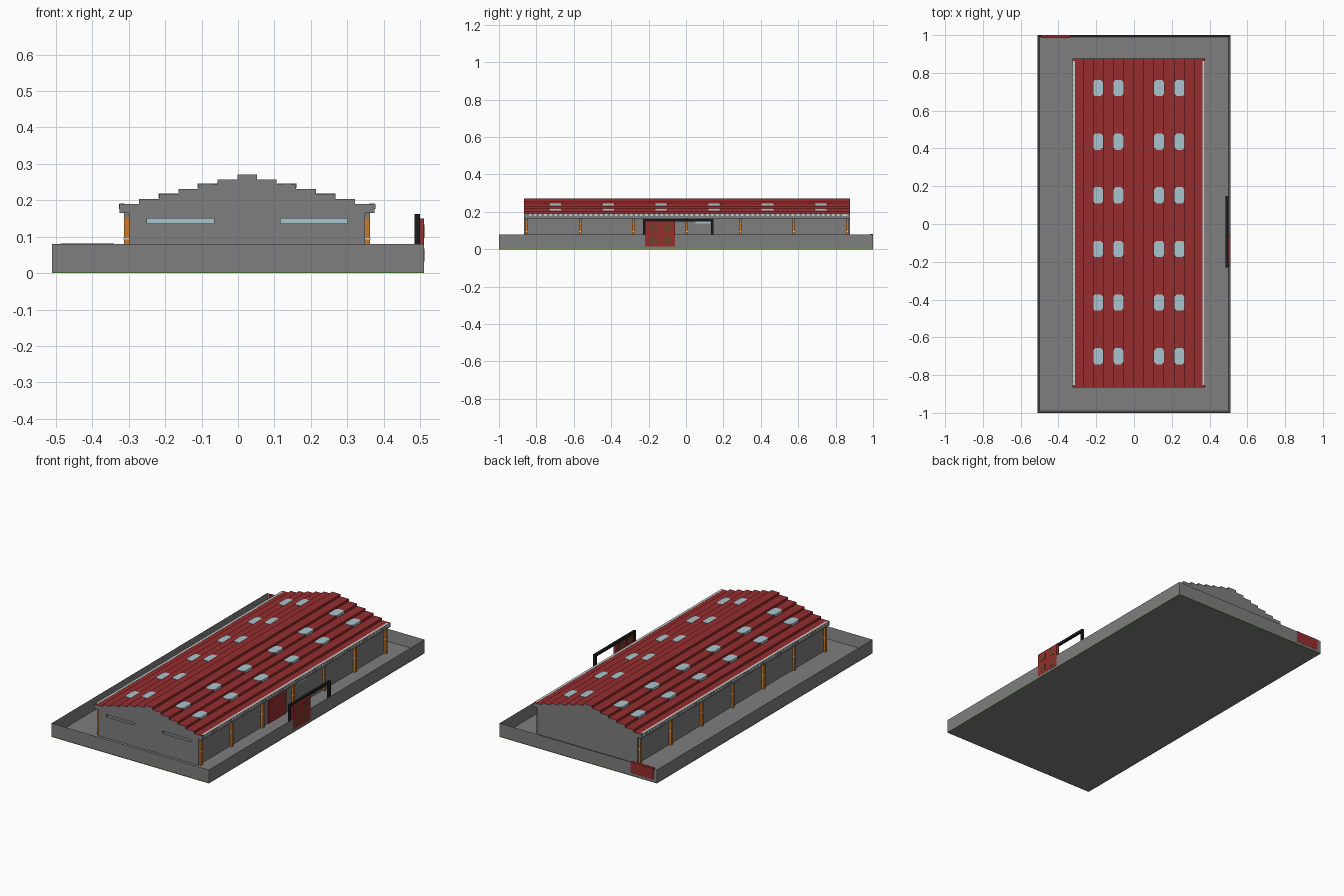
import bpy, bmesh
from mathutils import Vector

cube = bpy.data.objects.get("Cube")
if cube:
    bpy.data.objects.remove(cube, do_unlink=True)


def material(name, rgb):
    m = bpy.data.materials.new(name)
    m.use_nodes = True
    m.diffuse_color = (*rgb, 1)
    m.node_tree.nodes["Principled BSDF"].inputs["Base Color"].default_value = (*rgb, 1)
    return m


GREY = material("concrete grey", (0.21, 0.21, 0.21))
RED = material("roof red", (0.31, 0.027, 0.028))
GLASS = material("pale blue glass", (0.40, 0.56, 0.62))
LIGHT = material("light grey", (0.60, 0.60, 0.60))
ORANGE = material("pillar orange", (0.60, 0.19, 0.02))
BLACK = material("frame black", (0.012, 0.012, 0.014))
BROWN = material("panel brown", (0.15, 0.055, 0.02))
GREEN = material("grass green", (0.12, 0.35, 0.04))

V = 0.0135      # small unit: wall thickness and step height
CX = 0.025      # middle of the hall
FLOOR = 0.012
FRONT, BACK = -0.866, 0.876


def finish(name, bm, mats):
    bmesh.ops.recalc_face_normals(bm, faces=bm.faces)
    me = bpy.data.meshes.new(name)
    bm.to_mesh(me)
    bm.free()
    for m in mats:
        me.materials.append(m)
    ob = bpy.data.objects.new(name, me)
    bpy.context.scene.collection.objects.link(ob)
    return ob


def box_bm(x, y, z):
    bm = bmesh.new()
    bmesh.ops.create_cube(bm, size=1)
    for v in bm.verts:
        v.co = Vector([(r[0] + r[1]) / 2 + c * (r[1] - r[0]) for c, r in zip(v.co, (x, y, z))])
    return bm


def box(name, x, y, z, mat):
    return finish(name, box_bm(x, y, z), [mat])


def prism(points, axis, depth):
    """Extrude a closed polygon along an axis vector."""
    bm = bmesh.new()
    face = bm.faces.new([bm.verts.new(p) for p in points])
    out = bmesh.ops.extrude_face_region(bm, geom=[face])
    verts = [g for g in out["geom"] if isinstance(g, bmesh.types.BMVert)]
    bmesh.ops.translate(bm, verts=verts, vec=Vector(axis) * depth)
    bmesh.ops.recalc_face_normals(bm, faces=bm.faces)
    return bm


# Walled yard: a block with its top inset and lowered
bm = box_bm((-0.51, 0.51), (-0.999, 0.999), (0.003, 0.08))
bm.normal_update()
top = max(bm.faces, key=lambda f: f.calc_center_median().z)
bmesh.ops.inset_region(bm, faces=[top], thickness=V)
for v in top.verts:
    v.co.z = FLOOR
finish("yard_wall", bm, [GREY])

# Ground slab with a green rim
bm = box_bm((-0.511, 0.511), (-1, 1), (0, 0.004))
bm.normal_update()
for f in bm.faces:
    f.material_index = int(abs(f.normal.z) < 0.5)
finish("ground_slab", bm, [GREY, GREEN])

# Hall body, with slots cut in the front for windows
hall = box("hall_walls", (CX - 0.324, CX + 0.324), (FRONT, BACK), (FLOOR, 0.168), GREY)
for side in (-1, 1):
    mid = CX + side * 0.183
    xs = (mid - 0.092, mid + 0.092)
    cutter = box("slot_cutter", xs, (FRONT - 0.05, FRONT + 0.02), (0.136, 0.15), GREY)
    cutter.hide_render = True
    mod = hall.modifiers.new("slot", "BOOLEAN")
    mod.operation = "DIFFERENCE"
    mod.object = cutter
    bpy.context.view_layer.objects.active = hall
    bpy.ops.object.modifier_apply(modifier=mod.name)
    bpy.data.objects.remove(cutter, do_unlink=True)
    box("front_window", xs, (FRONT + 0.016, FRONT + 0.022), (0.136, 0.15), GLASS)

# Stepped roof: thirteen strips rising to the middle
STEPS, EAVE, LOW = 13, 0.165, 0.19
HALF = 0.35
WIDTH = 2 * HALF / STEPS


def strip_height(i):
    return LOW + V * min(i, STEPS - 1 - i)


outline = [(CX - HALF, FRONT, EAVE)]
for i in range(STEPS):
    x0 = CX - HALF + i * WIDTH
    outline += [(x0, FRONT, strip_height(i)), (x0 + WIDTH, FRONT, strip_height(i))]
outline.append((CX + HALF, FRONT, EAVE))
bm = prism(outline, (0, 1, 0), BACK - FRONT)
for f in bm.faces:
    high = f.calc_center_median().z > LOW - 0.005
    f.material_index = int(high and abs(f.normal.y) < 0.5)
finish("stepped_roof", bm, [GREY, RED])

# Skylights wrap over the edge of four strips
for i in (2, 4, 8, 10):
    s = -1 if i < STEPS / 2 else 1
    mid = CX - HALF + (i + 0.5) * WIDTH
    z = strip_height(i)
    for k in range(6):
        yc = -0.70 + k * 0.284
        a, b, c = WIDTH / 2, 0.043, 0.012
        ring = [(a, b - c), (a - c, b), (c - a, b), (-a, b - c),
                (-a, c - b), (c - a, -b), (a - c, -b), (a, c - b)]
        pts = [(mid + s * 0.001 + p, yc + q, z + 0.002) for p, q in ring]
        finish("skylight", prism(pts, (0, 0, -1), V - 0.001), [GLASS])

# Gutters and pillars on both long sides
for s, side in ((-1, "right"), (1, "left")):
    def span(a, b):
        return sorted((CX + s * a, CX + s * b))

    box(side + "_gutter", span(HALF - V, HALF + 0.001), (FRONT + V, BACK - V), (0.177, LOW + 0.001), LIGHT)
    dash = box(side + "_gutter_bracket", span(HALF - 0.002, HALF + 0.002),
               (FRONT + V, FRONT + 2 * V), (0.176, LOW), GREY)
    arr = dash.modifiers.new("repeat", "ARRAY")
    arr.use_relative_offset = False
    arr.use_constant_offset = True
    arr.constant_offset_displace = (0, 2 * V, 0)
    arr.count = int((BACK - FRONT - 2 * V) / (2 * V))
    for k in range(7):
        y = FRONT + 0.014 + k * (BACK - FRONT - 0.028) / 6
        ys = (y - 0.007, y + 0.007)
        box(side + "_pillar", span(0.32, 0.338), ys, (FLOOR, 0.152), ORANGE)
        box(side + "_pillar_cap", span(0.32, 0.338), ys, (0.152, 0.166), GREY)
        box(side + "_pillar_band", span(0.32, 0.339), (ys[0] - 0.001, ys[1] + 0.001), (0.092, 0.097), LIGHT)

# Side door and small window of the hall
GATE_Y = (-0.22, -0.058)
wall_x = CX + 0.324
box("side_door", (wall_x - 0.005, wall_x + 0.006), GATE_Y, (FLOOR, 0.15), RED)
box("side_window", (wall_x - 0.005, wall_x + 0.002), (0.05, 0.13), (0.138, 0.148), GLASS)

# Sliding gate in the yard wall, with four brown panels
box("gate", (0.494, 0.511), GATE_Y, (0.015, 0.15), RED)
for y in (-0.176, -0.102):
    for z in (0.05, 0.115):
        box("gate_panel", (0.493, 0.512), (y - 0.021, y + 0.021), (z - 0.018, z + 0.018), BROWN)

# Black gate frame standing on the wall
FX = (0.485, 0.499)
for y in (-0.223, 0.14):
    box("gate_post", FX, (y - 0.007, y + 0.007), (0.06, 0.15), BLACK)
box("gate_rail", FX, (-0.23, 0.147), (0.148, 0.162), BLACK)

# Small red gate at the back corner
box("back_gate", (-0.487, -0.34), (0.984, 1.0), (0.015, 0.081), RED)
